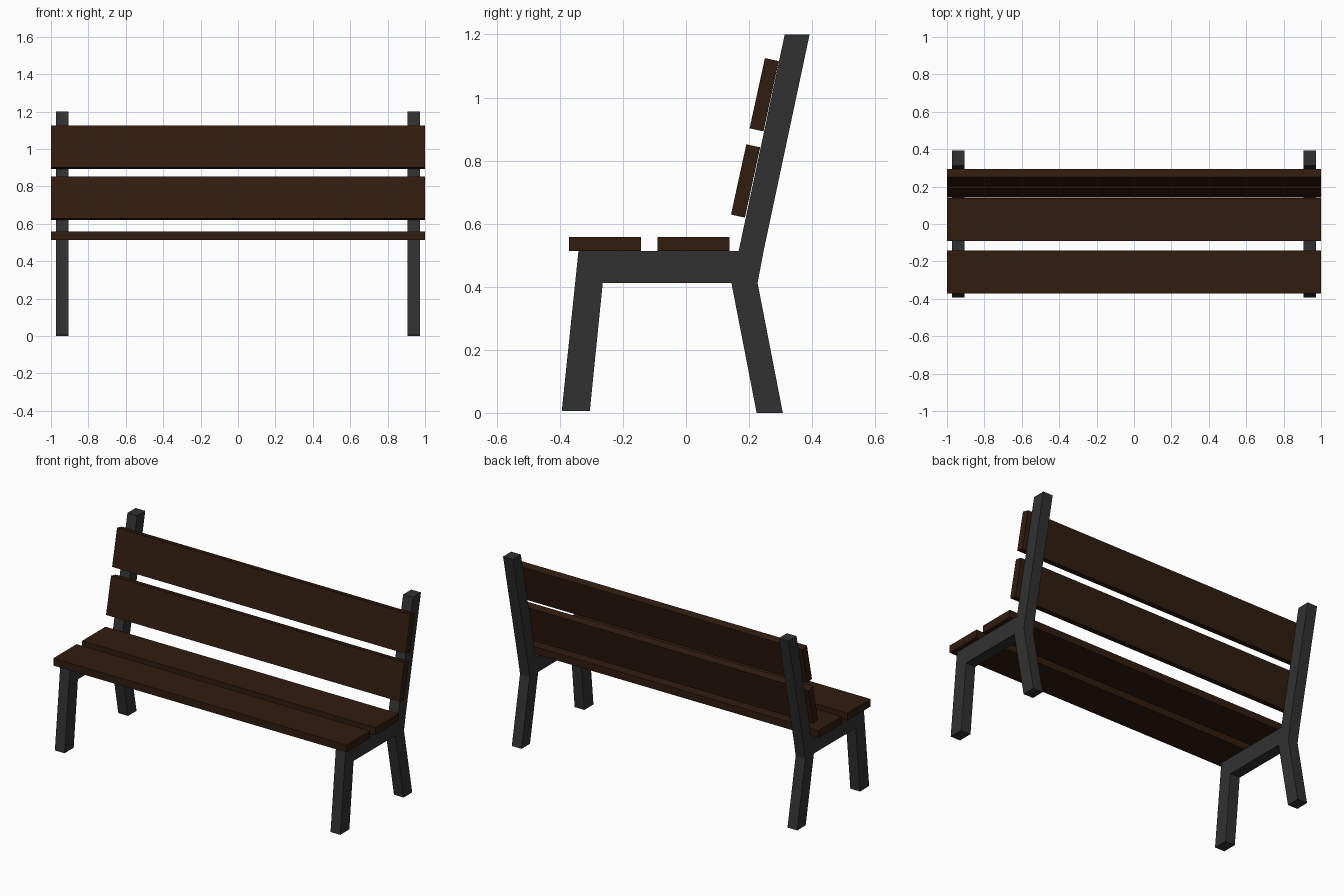
import bpy, bmesh
from math import radians

if "Cube" in bpy.data.objects:
    bpy.data.objects.remove(bpy.data.objects["Cube"])


def material(name, color):
    mat = bpy.data.materials.new(name)
    mat.diffuse_color = color
    mat.use_nodes = True
    mat.node_tree.nodes["Principled BSDF"].inputs["Base Color"].default_value = mat.diffuse_color
    return mat


WOOD = material("dark_wood", (0.03, 0.0115, 0.0047, 1))
METAL = material("dark_metal", (0.031, 0.031, 0.031, 1))


def add_object(name, bm, mat):
    bmesh.ops.recalc_face_normals(bm, faces=bm.faces)
    mesh = bpy.data.meshes.new(name)
    bm.to_mesh(mesh)
    bm.free()
    mesh.materials.append(mat)
    obj = bpy.data.objects.new(name, mesh)
    bpy.context.collection.objects.link(obj)
    return obj


def side_frame(name, x0, x1):
    # Side outline in (y, z): front leg, seat rail, rear leg and back post
    outline = [
        (-0.394, 0.006), (-0.305, 0.006), (-0.264, 0.412), (0.144, 0.412),
        (0.224, 0.0), (0.307, 0.0), (0.227, 0.412), (0.246, 0.513),
        (0.392, 1.2), (0.313, 1.2), (0.167, 0.513), (-0.341, 0.513),
    ]
    bm = bmesh.new()
    face = bm.faces.new([bm.verts.new((x0, y, z)) for y, z in outline])
    ext = bmesh.ops.extrude_face_region(bm, geom=[face])["geom"]
    verts = [v for v in ext if isinstance(v, bmesh.types.BMVert)]
    bmesh.ops.translate(bm, verts=verts, vec=(x1 - x0, 0, 0))
    return add_object(name, bm, METAL)


def slat(name, y, z, tilt):
    # Plank 2 long, 0.228 wide, 0.045 thick, tilted about x
    bm = bmesh.new()
    bmesh.ops.create_cube(bm, size=1)
    bmesh.ops.scale(bm, verts=bm.verts, vec=(2.0, 0.228, 0.045))
    obj = add_object(name, bm, WOOD)
    obj.location = (0, y, z)
    obj.rotation_euler.x = radians(tilt)
    return obj


# Metal side frames
side_frame("left_frame", -0.973, -0.907)
side_frame("right_frame", 0.907, 0.973)

# Seat slats
slat("front_seat_slat", -0.257, 0.5355, 0)
slat("rear_seat_slat", 0.024, 0.5355, 0)

# Backrest slats
BACK_TILT = 90 - 12.3
slat("lower_back_slat", 0.189, 0.7355, BACK_TILT)
slat("upper_back_slat", 0.248, 1.009, BACK_TILT)
